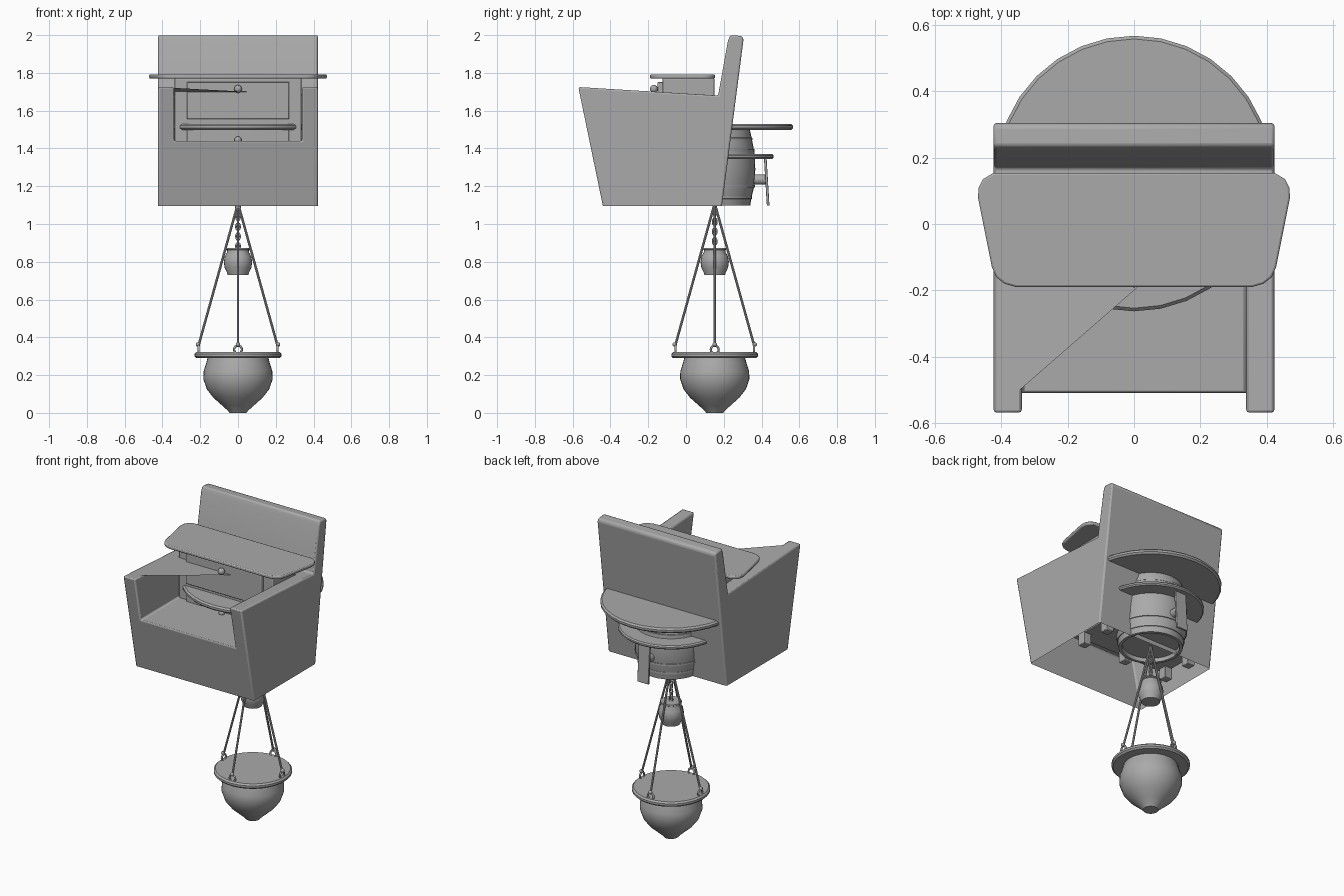
import bpy, bmesh, math
from mathutils import Vector

if "Cube" in bpy.data.objects:
    bpy.data.objects.remove(bpy.data.objects["Cube"])

grey = bpy.data.materials.new("plain grey")
grey.use_nodes = True
COLOUR = (0.4, 0.4, 0.4, 1)
grey.diffuse_color = COLOUR
grey.node_tree.nodes["Principled BSDF"].inputs["Base Color"].default_value = COLOUR

CY = 0.152  # centre line of the turned and hanging parts


def finish(name, bm, bevel=0, segments=2, smooth=True):
    bmesh.ops.recalc_face_normals(bm, faces=bm.faces)
    mesh = bpy.data.meshes.new(name)
    bm.to_mesh(mesh)
    bm.free()
    ob = bpy.data.objects.new(name, mesh)
    bpy.context.collection.objects.link(ob)
    mesh.materials.append(grey)
    bpy.ops.object.select_all(action='DESELECT')
    ob.select_set(True)
    bpy.context.view_layer.objects.active = ob
    if smooth:
        bpy.ops.object.shade_smooth_by_angle(angle=math.radians(35))
    if bevel:
        m = ob.modifiers.new("soft edges", 'BEVEL')
        m.width, m.segments = bevel, segments
        m.limit_method, m.angle_limit = 'ANGLE', math.radians(40)
    return ob


def prism(name, outline, offset, **kw):
    """Close an outline of 3D points and extrude it along offset."""
    bm = bmesh.new()
    face = bm.faces.new([bm.verts.new(p) for p in outline])
    ext = bmesh.ops.extrude_face_region(bm, geom=[face], use_keep_orig=True)
    verts = [g for g in ext["geom"] if isinstance(g, bmesh.types.BMVert)]
    bmesh.ops.translate(bm, verts=verts, vec=offset)
    return finish(name, bm, **kw)


def box(name, lo, hi, **kw):
    (x0, y0, z0), (x1, y1, z1) = lo, hi
    return prism(name, [(x0, y0, z0), (x1, y0, z0), (x1, y1, z0), (x0, y1, z0)],
                 (0, 0, z1 - z0), **kw)


def lathe(name, profile, steps=32, x=0, y=CY):
    """Spin a (radius, height) profile about a vertical axis."""
    bm = bmesh.new()
    vs = [bm.verts.new((r, 0, z)) for r, z in profile]
    edges = [bm.edges.new(pair) for pair in zip(vs, vs[1:])]
    bmesh.ops.spin(bm, geom=vs + edges, cent=(0, 0, 0), axis=(0, 0, 1),
                   angle=math.tau, steps=steps)
    bmesh.ops.remove_doubles(bm, verts=bm.verts, dist=1e-4)
    bmesh.ops.translate(bm, verts=bm.verts, vec=(x, y, 0))
    return finish(name, bm)


def disc(name, radius, z0, z1, steps=32):
    e = (z1 - z0) * 0.3
    return lathe(name, [(0, z0), (radius - e, z0), (radius, z0 + e),
                        (radius, z1 - e), (radius - e, z1), (0, z1)], steps)


def rod(name, a, b, radius, sides=8):
    a, b = Vector(a), Vector(b)
    bm = bmesh.new()
    bmesh.ops.create_cone(bm, cap_ends=True, segments=sides, radius1=radius,
                          radius2=radius, depth=(b - a).length)
    turn = (b - a).to_track_quat('Z', 'Y').to_matrix().to_4x4()
    bm.transform(turn)
    bmesh.ops.translate(bm, verts=bm.verts, vec=(a + b) / 2)
    return finish(name, bm)


def ball(name, centre, radius):
    bm = bmesh.new()
    bmesh.ops.create_uvsphere(bm, u_segments=14, v_segments=8, radius=radius)
    bmesh.ops.translate(bm, verts=bm.verts, vec=centre)
    return finish(name, bm)


def ring(name, centre, major, minor, turn, stretch=1):
    bpy.ops.mesh.primitive_torus_add(
        location=centre, rotation=(math.pi / 2, 0, turn), major_radius=major,
        minor_radius=minor, major_segments=14, minor_segments=6)
    ob = bpy.context.object
    ob.name = name
    ob.scale.y = stretch
    ob.data.materials.append(grey)
    bpy.ops.object.shade_smooth()


# Armchair: side profile with the seat well cut away and an open underside
side = [(-0.44, 1.095), (0.19, 1.095), (0.305, 1.98), (0.295, 1.995),
        (0.235, 2.0), (0.222, 1.97), (0.17, 1.68), (-0.57, 1.725)]
chair = prism("armchair", [(-0.423, y, z) for y, z in side], (0.846, 0, 0))
well = [(-1, 1.44), (0.127, 1.44), (0.1806, 1.74), (-1, 1.9)]
cutter = prism("seat_well_cutter", [(-0.338, y, z) for y, z in well], (0.676, 0, 0))
cut = chair.modifiers.new("seat well", 'BOOLEAN')
cut.operation, cut.solver, cut.object = 'DIFFERENCE', 'EXACT', cutter
bpy.context.view_layer.objects.active = chair
bpy.ops.object.modifier_apply(modifier=cut.name)
bpy.data.objects.remove(cutter)
bm = bmesh.new()
bm.from_mesh(chair.data)
bmesh.ops.delete(bm, geom=[f for f in bm.faces if f.normal.z < -0.9], context='FACES')
bm.to_mesh(chair.data)
bm.free()
soft = chair.modifiers.new("soft edges", 'BEVEL')
soft.width, soft.segments = 0.012, 2
soft.limit_method, soft.angle_limit = 'ANGLE', math.radians(40)

# Desk cabinet standing in the chair
box("desk_body", (-0.335, -0.125, 1.17), (0.335, 0.15, 1.77), bevel=0.004)
box("desk_drawer", (-0.27, -0.15, 1.555), (0.27, -0.12, 1.753), bevel=0.005)
box("desk_lower_drawer", (-0.27, -0.145, 1.25), (0.27, -0.12, 1.53), bevel=0.005)
ball("drawer_knob", (0, -0.17, 1.715), 0.021)
ball("lower_drawer_knob", (0, -0.165, 1.445), 0.019)
for x, y in [(-0.31, -0.08), (0, -0.08), (0.31, -0.08), (-0.31, 0.125), (0.31, 0.125)]:
    box("desk_foot", (x - 0.027, y - 0.027, 1.1), (x + 0.027, y + 0.027, 1.18), bevel=0.004)

# Desk top: tapered board with rounded corners
half = [(0.355, -0.19), (0.39, -0.18), (0.415, -0.16), (0.428, -0.13),
        (0.47, 0.08), (0.468, 0.11), (0.455, 0.135), (0.425, 0.153)]
board = half + [(-x, y) for x, y in reversed(half)]
prism("desk_top", [(x, y, 1.77) for x, y in board], (0, 0, 0.022), bevel=0.006)

# Barrel stand with two round boards
lathe("barrel", [(0, 1.12), (0.165, 1.12), (0.17, 1.097), (0.188, 1.097),
                 (0.195, 1.14), (0.21, 1.2), (0.215, 1.29), (0.21, 1.38),
                 (0.197, 1.45), (0.185, 1.505), (0, 1.505)])
for z, r in [(1.14, 0.198), (1.2, 0.213), (1.39, 0.211), (1.45, 0.2)]:
    lathe("barrel_hoop", [(r - 0.01, z - 0.008), (r, z - 0.006), (r, z + 0.006),
                          (r - 0.01, z + 0.008)])
disc("large_round_board", 0.415, 1.498, 1.53)
disc("small_round_board", 0.312, 1.345, 1.37)

# Hanging flap behind the barrel and the peg that holds it
flap = [(0.412, 1.36), (0.426, 1.36), (0.442, 1.097), (0.428, 1.097)]
prism("flap", [(-0.04, y, z) for y, z in flap], (0.08, 0, 0), bevel=0.003)
rod("flap_peg", (0, 0.34, 1.235), (0, 0.425, 1.235), 0.027, 12)

# Hanging planter with rim, eyelets and cords
lathe("planter", [(0, 0), (0.045, 0), (0.054, 0.012), (0.085, 0.04), (0.13, 0.08),
                  (0.165, 0.125), (0.184, 0.18), (0.182, 0.22), (0.168, 0.265),
                  (0.16, 0.295), (0, 0.295)], 36)
disc("planter_rim", 0.23, 0.29, 0.322, 36)
for i in range(4):
    a = i * math.pi / 2
    dx, dy = math.cos(a), math.sin(a)
    ring("eyelet", (0.208 * dx, CY + 0.208 * dy, 0.335), 0.021, 0.006, a + math.pi / 2)
    ball("cord_bead", (0.212 * dx, CY + 0.212 * dy, 0.362), 0.012)
    rod("cord", (0.208 * dx, CY + 0.208 * dy, 0.36), (0.004 * dx, CY + 0.004 * dy, 1.095), 0.0065)

# Small hanging pot on a chain
lathe("small_pot", [(0, 0.73), (0.055, 0.73), (0.058, 0.742), (0.071, 0.77),
                    (0.075, 0.8), (0.07, 0.83), (0.058, 0.85), (0.057, 0.862),
                    (0.064, 0.866), (0.062, 0.874), (0, 0.874)], 24)
for i in range(9):
    ring("chain_link", (0, CY, 0.882 + i * 0.026), 0.011, 0.0045, i * math.pi / 2, 1.5)
